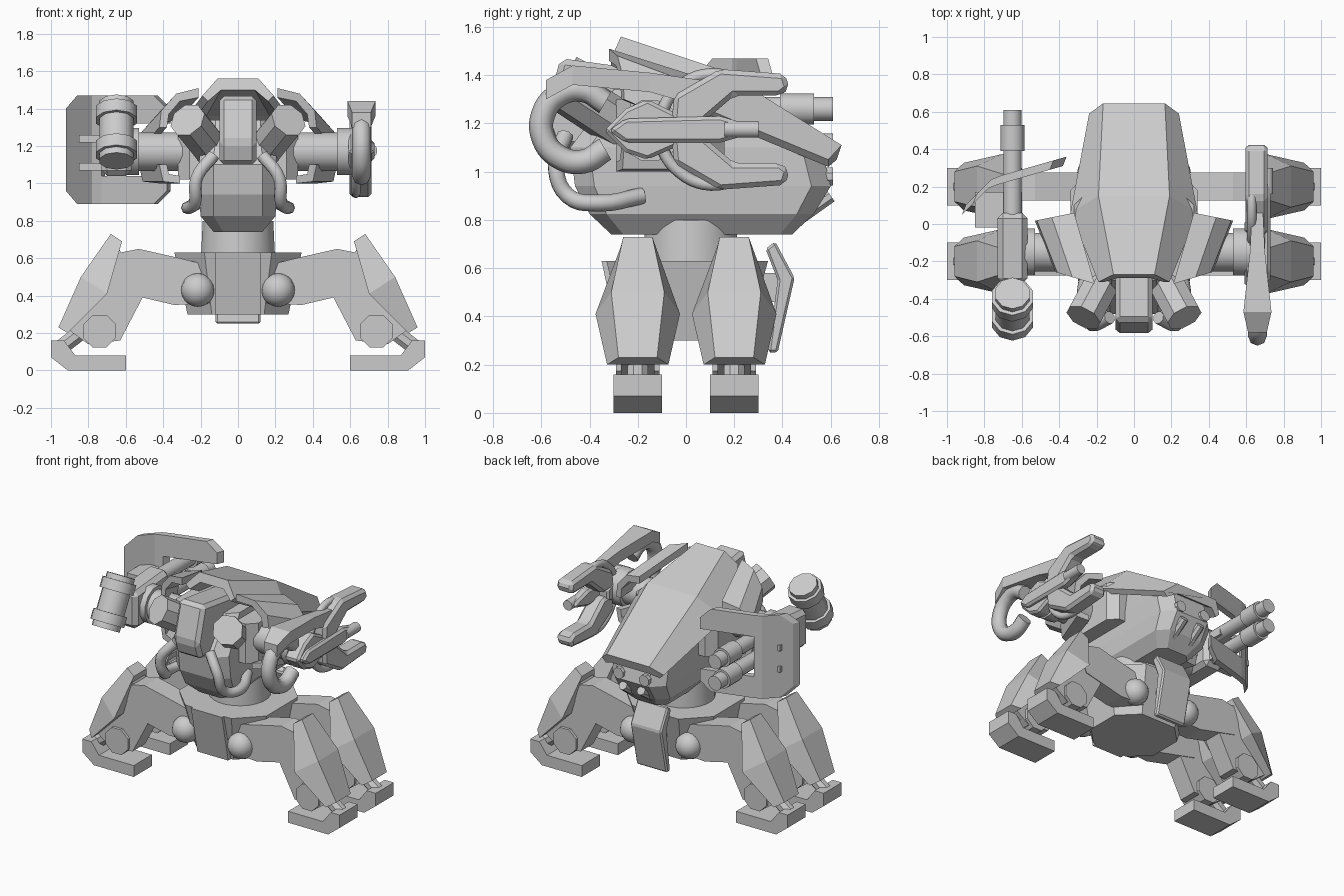
import bpy
import bmesh
import math
from mathutils import Vector

default_cube = bpy.data.objects.get("Cube")
if default_cube:
    bpy.data.objects.remove(default_cube, do_unlink=True)

GREY = (0.6, 0.6, 0.6, 1)
grey = bpy.data.materials.new("plain grey metal")
grey.use_nodes = True
grey.diffuse_color = GREY
grey.node_tree.nodes["Principled BSDF"].inputs["Base Color"].default_value = GREY


def finish(name, bm, bevel=0, smooth=False):
    """Turn a bmesh into a named object with the shared material."""
    bmesh.ops.recalc_face_normals(bm, faces=bm.faces)
    mesh = bpy.data.meshes.new(name)
    bm.to_mesh(mesh)
    bm.free()
    mesh.materials.append(grey)
    obj = bpy.data.objects.new(name, mesh)
    bpy.context.collection.objects.link(obj)
    if bevel:
        modifier = obj.modifiers.new("chamfer", "BEVEL")
        modifier.width = bevel
        modifier.segments = 1
    if smooth:
        bpy.ops.object.select_all(action="DESELECT")
        obj.select_set(True)
        bpy.context.view_layer.objects.active = obj
        bpy.ops.object.shade_smooth_by_angle(angle=math.radians(40))


def loft(name, rings, bevel=0, smooth=False):
    """Skin a row of equal rings and cap both ends."""
    bm = bmesh.new()
    rows = [[bm.verts.new(point) for point in ring] for ring in rings]
    count = len(rows[0])
    for row, following in zip(rows, rows[1:]):
        for i in range(count):
            j = (i + 1) % count
            bm.faces.new((row[i], row[j], following[j], following[i]))
    bm.faces.new(rows[0])
    bm.faces.new(rows[-1])
    finish(name, bm, bevel, smooth)


def plate_xz(name, profile, y_from, y_to, side=1):
    loft(name, [[(side * x, y, z) for x, z in profile] for y in (y_from, y_to)])


def plate_yz(name, profile, x_from, x_to, bevel=0):
    loft(name, [[(x, y, z) for y, z in profile] for x in (x_from, x_to)], bevel)


def rod(name, start, end, radius, end_radius=None, sides=16):
    """Straight cylinder or cone between two points."""
    start, end = Vector(start), Vector(end)
    turn = (end - start).to_track_quat("Z", "Y")
    rings = []
    for centre, r in ((start, radius), (end, end_radius or radius)):
        angles = [math.tau * (i + 0.5) / sides for i in range(sides)]
        rings.append([centre + turn @ Vector((r * math.cos(a), r * math.sin(a), 0)) for a in angles])
    loft(name, rings, smooth=sides > 8)


def tube(name, points, radius):
    """Round hose through a few points."""
    curve = bpy.data.curves.new(name, "CURVE")
    curve.dimensions = "3D"
    curve.bevel_depth = radius
    curve.bevel_resolution = 2
    curve.resolution_u = 5
    curve.use_fill_caps = True
    spline = curve.splines.new("BEZIER")
    spline.bezier_points.add(len(points) - 1)
    for knot, point in zip(spline.bezier_points, points):
        knot.co = point
        knot.handle_left_type = knot.handle_right_type = "AUTO"
    curve.materials.append(grey)
    obj = bpy.data.objects.new(name, curve)
    bpy.context.collection.objects.link(obj)


def arc(x, y, z, radius, start, stop, steps=7):
    angles = [math.radians(start + (stop - start) * i / steps) for i in range(steps + 1)]
    return [(x, y + radius * math.cos(a), z + radius * math.sin(a)) for a in angles]


def octagon(half_x, y_min, y_max, z, cut):
    """Rectangle with cut corners at one height."""
    corners = []
    for sx, sy in ((1, 1), (-1, 1), (-1, -1), (1, -1)):
        y, toward = (y_max, -cut) if sy > 0 else (y_min, cut)
        pair = [(sx * half_x, y + toward, z), (sx * (half_x - cut), y, z)]
        corners += pair if sx * sy > 0 else pair[::-1]
    return corners


def dome(name, centre, radius):
    bm = bmesh.new()
    bmesh.ops.create_uvsphere(bm, u_segments=16, v_segments=10, radius=radius)
    bmesh.ops.translate(bm, verts=bm.verts, vec=centre)
    finish(name, bm, smooth=True)


# Pelvis, waist and tail guard
loft("pelvis", [octagon(0.27, -0.25, 0.25, 0.3, 0.13), octagon(0.34, -0.33, 0.34, 0.63, 0.16)])
plate_yz("pelvis_front_wedge", [(-0.35, 0.63), (-0.1, 0.63), (-0.1, 0.3), (-0.28, 0.3)], -0.12, 0.12)
plate_yz("tail_guard", [(0.33, 0.68), (0.37, 0.71), (0.45, 0.56), (0.38, 0.25), (0.34, 0.25),
                        (0.38, 0.55)], -0.12, 0.12, 0.01)
plate_yz("tail_guard_mount", [(0.25, 0.58), (0.42, 0.58), (0.4, 0.46), (0.25, 0.46)], -0.06, 0.06)
rod("waist", (0, 0.02, 0.6), (0, 0.02, 0.8), 0.2, 0.19, 24)

# Four legs
THIGH = [(0.15, 0.56), (0.31, 0.6), (0.53, 0.65), (0.63, 0.63), (0.68, 0.53), (0.64, 0.42),
         (0.34, 0.35), (0.15, 0.36)]
SHIN = [(0.64, 0.66), (0.51, 0.39), (0.63, 0.16), (0.8, 0.14), (0.91, 0.22), (0.72, 0.42)]
FOOT = [(0.6, 0), (0.6, 0.08), (0.87, 0.08), (0.93, 0.16), (1, 0.16), (1, 0.07), (0.91, 0)]
# outer x, outer z, outer half width, inner x, inner z, inner half width
SHIN_GUARD = [(0.68, 0.73, 0.06, 0.62, 0.69, 0.07),
              (0.84, 0.5, 0.11, 0.7, 0.41, 0.175),
              (0.96, 0.23, 0.08, 0.91, 0.2, 0.127)]
for side, side_name in ((1, "left"), (-1, "right")):
    for y, row_name in ((-0.2, "front"), (0.2, "back")):
        label = row_name + "_" + side_name
        facing = math.copysign(1, y)
        plate_xz(label + "_thigh", THIGH, y - 0.075, y + 0.075, side)
        plate_xz(label + "_shin", SHIN, y - 0.07, y + 0.07, side)
        loft(label + "_shin_guard", [
            [(side * xo, y - wo, zo), (side * xo, y + wo, zo),
             (side * xi, y + wi, zi), (side * xi, y - wi, zi)]
            for xo, zo, wo, xi, zi, wi in SHIN_GUARD])
        rod(label + "_ankle", (side * 0.74, y - 0.09, 0.21), (side * 0.74, y + 0.09, 0.21), 0.095, sides=8)
        rod(label + "_ankle_piston", (side * 0.82, y, 0.22), (side * 0.95, y, 0.12), 0.045, sides=8)
        plate_xz(label + "_foot", FOOT, y - 0.1, y + 0.1, side)
        dome(label + "_hip_joint", (side * 0.215, y + facing * 0.07, 0.43), 0.09)

# Hull, shoulder block and head
loft("hull", [octagon(0.13, -0.31, 0.44, 0.74, 0.05), octagon(0.2, -0.4, 0.53, 0.825, 0.07),
              octagon(0.21, -0.46, 0.6, 0.94, 0.08), octagon(0.21, -0.48, 0.56, 1.1, 0.08),
              octagon(0.18, -0.3, 0.25, 1.34, 0.06)])
loft("shoulder_block", [octagon(0.32, -0.29, 0.16, 1.02, 0.06), octagon(0.32, -0.29, 0.16, 1.3, 0.06)])
plate_yz("head", [(-0.59, 1.22), (-0.52, 1.47), (-0.3, 1.44), (0, 1.4), (0, 1.1), (-0.55, 1.1)],
         -0.1, 0.1, 0.025)

# Sloping back shell: y, ridge half width, ridge height, rim y, rim half width, rim height
SHELL = [(-0.27, 0.11, 1.56, -0.31, 0.19, 1.47),
         (0.15, 0.19, 1.42, 0.06, 0.34, 1.27),
         (0.645, 0.165, 1.11, 0.59, 0.24, 1.05)]
THICK = 0.06
loft("back_shell", [
    [(-xe, ye, ze), (-xr, yr, zr), (xr, yr, zr), (xe, ye, ze),
     (xe - 0.03, ye, ze - THICK / 2), (xr - 0.02, yr - 0.02, zr - THICK),
     (0.02 - xr, yr - 0.02, zr - THICK), (0.03 - xe, ye, ze - THICK / 2)]
    for yr, xr, zr, ye, xe, ze in SHELL])

# Paired parts on the upper body
UPPER_PAD = [(0, 1.51), (0.12, 1.48), (0.2, 1.39), (0.21, 1.3), (0.17, 1.3), (0.16, 1.37),
             (0.1, 1.44), (0, 1.46)]
LOWER_PAD = [(0.21, 1.1), (0.19, 1.01), (0.1, 1.0), (0.1, 1.04), (0.16, 1.05), (0.17, 1.1)]
for side, side_name in ((1, "left"), (-1, "right")):
    for pad_name, pad, back_drop in (("upper", UPPER_PAD, 0.12), ("lower", LOWER_PAD, 0)):
        loft(side_name + "_" + pad_name + "_shoulder_pad", [
            [(side * (inner + x), y + slant * x, z - drop) for x, z in pad]
            for inner, y, slant, drop in ((0.21, -0.32, 0.3, 0), (0.32, 0.06, -0.2, back_drop))])
    rod(side_name + "_head_barrel", (side * 0.1, -0.18, 1.13), (side * 0.27, -0.5, 1.34), 0.1, sides=8)
    rod(side_name + "_upper_arm", (side * 0.2, -0.15, 1.17), (side * 0.54, -0.15, 1.17), 0.105)
    rod(side_name + "_elbow_collar", (side * 0.53, -0.15, 1.17), (side * 0.62, -0.15, 1.17), 0.13, sides=12)
    tube(side_name + "_nose_hose", [(side * 0.13, -0.5, 1.15), (side * 0.22, -0.54, 1.03),
                                    (side * 0.23, -0.49, 0.9), (side * 0.27, -0.36, 0.87),
                                    (side * 0.2, -0.18, 0.9)], 0.035)
    rod(side_name + "_rear_vent", (side * 0.1, 0.5, 0.98), (side * 0.1, 0.61, 0.98), 0.04, sides=8)
    rod(side_name + "_rear_exhaust", (side * 0.07, 0.46, 0.8), (side * 0.07, 0.6, 0.9), 0.03, sides=8)

# Claw arm on the left: hub, long upper blade, mirrored fingers and hoses
plate_yz("claw_hub", [(-0.34, 1.17), (-0.25, 1.26), (-0.16, 1.3), (0.02, 1.21), (0.02, 1.13),
                      (-0.16, 1.05), (-0.25, 1.08)], 0.59, 0.7, 0.015)
BLADE = [(-0.58, 0.05, 1.3, 1.38), (-0.47, 0.075, 1.36, 1.44), (-0.15, 0.04, 1.33, 1.41),
         (0.06, 0.03, 1.27, 1.38)]
loft("claw_upper_blade", [[(0.66 - w, y, low), (0.66 - w, y, high), (0.66 + w, y, high), (0.66 + w, y, low)]
                          for y, w, low, high in BLADE])
FINGER = [(-0.06, 0.02), (-0.05, 0.14), (0.14, 0.25), (0.41, 0.23), (0.43, 0.17),
          (0.39, 0.14), (0.2, 0.14), (0.06, 0.02)]
for flip, finger_name in ((1, "upper"), (-1, "lower")):
    plate_yz(finger_name + "_claw_finger", [(y, 1.175 + flip * z) for y, z in FINGER], 0.595, 0.715, 0.02)
plate_yz("middle_claw_finger", [(-0.32, 1.17), (-0.25, 1.22), (0.14, 1.23), (0.28, 1.19),
                                (0.28, 1.16), (0.14, 1.12), (-0.25, 1.12)], 0.66, 0.73, 0.015)
rod("middle_claw_tip", (0.71, 0.16, 1.175), (0.71, 0.3, 1.175), 0.035)
tube("claw_front_loop", arc(0.66, -0.45, 1.19, 0.15, 40, 320), 0.05)
tube("claw_back_loop", arc(0.63, 0.12, 1.175, 0.23, 60, 300), 0.025)

# Gun arm on the right: body, barrels and tilted canister
GUN_X = -0.65
plate_yz("gun_body", [(-0.32, 1.3), (0.06, 1.33), (0.06, 1.04), (-0.32, 1.04)],
         GUN_X - 0.08, GUN_X + 0.08, 0.03)
for z, barrel_name in ((1.26, "upper"), (1.11, "lower")):
    rod(barrel_name + "_gun_barrel", (GUN_X, 0, z), (GUN_X, 0.61, z), 0.05)
    rod(barrel_name + "_gun_sleeve", (GUN_X, 0.39, z), (GUN_X, 0.53, z), 0.065)
    plate_xz(barrel_name + "_shield_bracket", [(-0.85, z), (-0.6, z), (-0.6, z - 0.04), (-0.85, z - 0.04)],
             -0.02, 0.17)
top, bottom = Vector((GUN_X, -0.37, 1.43)), Vector((GUN_X, -0.54, 1.12))
rod("canister", top, bottom, 0.095, sides=10)
for share in (0.2, 0.8):
    rod("canister_band", top.lerp(bottom, share - 0.1), top.lerp(bottom, share + 0.1), 0.115, sides=10)

# Bent shield with an open slot for the barrels: x, y, lowest and highest point of each fold
SHIELD = {
    "shield_outer_panel": [(-0.92, 0.05, 0.96, 1.4), (-0.86, 0.11, 0.89, 1.47), (-0.78, 0.19, 0.89, 1.47),
                           (-0.73, 0.21, 0.89, 1.47)],
    "shield_top_strip": [(-0.73, 0.21, 1.32, 1.47), (-0.45, 0.29, 1.32, 1.47), (-0.38, 0.31, 1.32, 1.4)],
    "shield_bottom_strip": [(-0.73, 0.21, 0.89, 1.04), (-0.45, 0.29, 0.89, 1.04), (-0.38, 0.31, 0.96, 1.04)],
}
for name, folds in SHIELD.items():
    loft(name, [[(x, y, low), (x, y, high), (x + 0.02, y + 0.05, high), (x + 0.02, y + 0.05, low)]
                for x, y, low, high in folds])
